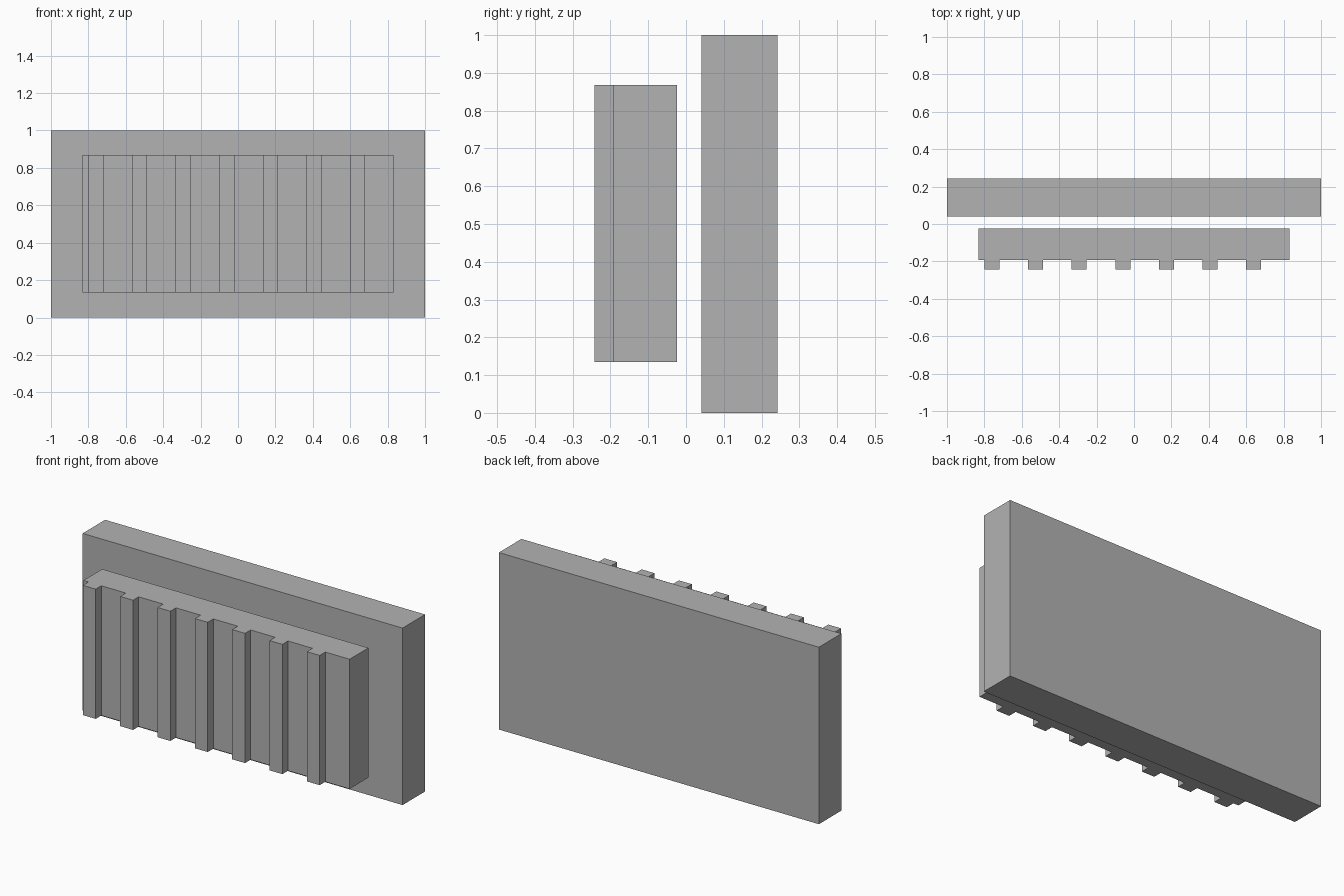
import bpy

if "Cube" in bpy.data.objects:
    bpy.data.objects.remove(bpy.data.objects["Cube"])

grey = bpy.data.materials.new("plain grey")
grey.diffuse_color = (0.45, 0.45, 0.45, 1)
grey.use_nodes = True
grey.node_tree.nodes["Principled BSDF"].inputs["Base Color"].default_value = grey.diffuse_color


def prism(name, outline, z0, z1):
    """Extrude a counter-clockwise plan outline from z0 up to z1."""
    n = len(outline)
    verts = [(x, y, z) for z in (z0, z1) for x, y in outline]
    faces = [tuple(reversed(range(n))), tuple(range(n, 2 * n))]
    faces += [(i, (i + 1) % n, (i + 1) % n + n, i + n) for i in range(n)]
    mesh = bpy.data.meshes.new(name)
    mesh.from_pydata(verts, [], faces)
    mesh.materials.append(grey)
    obj = bpy.data.objects.new(name, mesh)
    bpy.context.collection.objects.link(obj)
    return obj


# Large plain panel at the back
prism("back_panel", [(-1, 0.041), (1, 0.041), (1, 0.242), (-1, 0.242)], 0, 1)

# Smaller front block with seven vertical ribs on its front face
half, back, face, tip = 0.832, -0.024, -0.192, -0.242
outline = [(-half, face)]
for i in range(7):
    x = -0.80 + i * 1.4 / 6
    outline += [(x, face), (x, tip), (x + 0.08, tip), (x + 0.08, face)]
outline += [(half, face), (half, back), (-half, back)]
prism("ribbed_front_block", outline, 0.135, 0.868)
